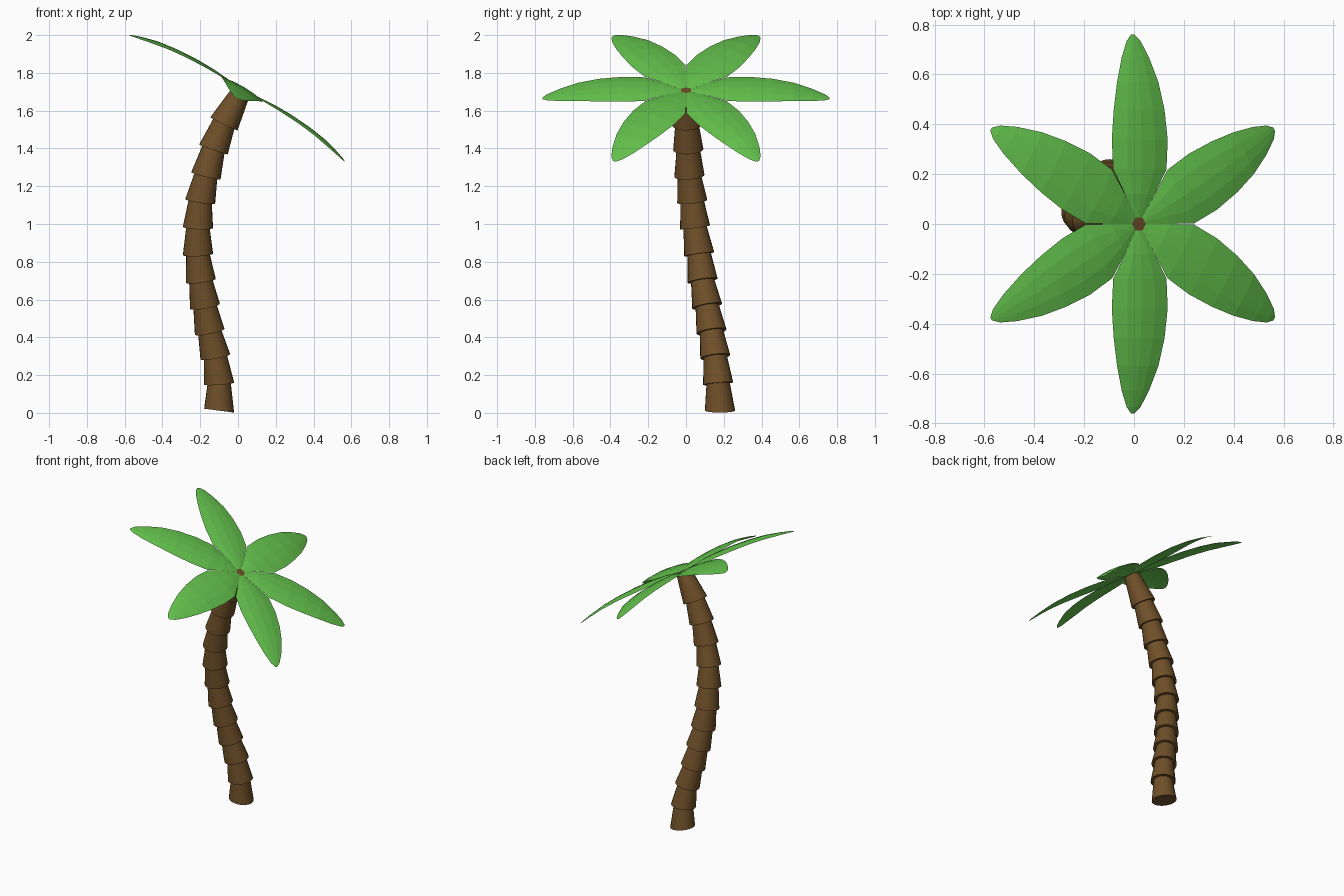
import bpy, bmesh, math
from mathutils import Vector, Matrix

if "Cube" in bpy.data.objects:
    bpy.data.objects.remove(bpy.data.objects["Cube"])


def material(name, color):
    m = bpy.data.materials.new(name)
    m.diffuse_color = color
    m.use_nodes = True
    m.node_tree.nodes["Principled BSDF"].inputs["Base Color"].default_value = m.diffuse_color
    return m


def make_object(name, bm, mat):
    me = bpy.data.meshes.new(name)
    bm.to_mesh(me)
    bm.free()
    me.materials.append(mat)
    ob = bpy.data.objects.new(name, me)
    bpy.context.collection.objects.link(ob)
    return ob


bark = material("bark", (0.16, 0.08, 0.022, 1))
green = material("leaf_green", (0.13, 0.55, 0.075, 1))

# Crown frame: origin at the trunk tip, tilted towards +x
TILT = math.radians(30.4)
crown = Matrix.Translation((0.02, 0, 1.708)) @ Matrix.Rotation(TILT, 4, 'Y')
crown_axis = Vector((math.sin(TILT), 0, math.cos(TILT)))

# Trunk: flared segments stacked along a bent path
path = [Vector(p) for p in [
    (-0.10, 0.18, 0.012), (-0.10, 0.17, 0.155), (-0.12, 0.155, 0.297), (-0.15, 0.135, 0.43),
    (-0.175, 0.112, 0.565), (-0.197, 0.088, 0.70), (-0.212, 0.07, 0.84), (-0.212, 0.048, 0.982),
    (-0.20, 0.033, 1.12), (-0.17, 0.018, 1.255), (-0.13, 0.012, 1.395), (-0.075, 0.005, 1.53),
    (0.02, 0, 1.706)]]
SIDES = 24


def ring(bm, centre, normal, radius):
    rot = Vector((0, 0, 1)).rotation_difference(normal)
    return [bm.verts.new(centre + rot @ Vector((radius * math.cos(a), radius * math.sin(a), 0)))
            for a in (math.tau * i / SIDES for i in range(SIDES))]


normals = [Vector((0.13, 0, 1))]
normals += [path[i + 1] - path[i - 1] for i in range(1, len(path) - 1)] + [crown_axis]
bm = bmesh.new()
last = len(path) - 2
for i in range(last + 1):
    low = ring(bm, path[i], normals[i].normalized(), 0.08)
    high = ring(bm, path[i + 1], normals[i + 1].normalized(), 0.05 if i == last else 0.062)
    for k in range(SIDES):
        j = (k + 1) % SIDES
        bm.faces.new((low[k], low[j], high[j], high[k])).smooth = True
    bm.faces.new(low[::-1])
    bm.faces.new(high)
trunk = make_object("trunk", bm, bark)
bpy.context.view_layer.objects.active = trunk
trunk.select_set(True)
bpy.ops.object.shade_smooth_by_angle(angle=math.radians(40))

# Leaves: (distance, half width, midrib height, arch)
stations = [(0.027, 0.0155, 0.0, 0.0), (0.12, 0.069, 0.015, 0.008), (0.22, 0.124, 0.021, 0.014),
            (0.34, 0.130, 0.021, 0.015), (0.46, 0.118, 0.014, 0.013), (0.57, 0.096, 0.0, 0.010),
            (0.67, 0.063, -0.022, 0.007), (0.735, 0.032, -0.040, 0.003), (0.76, 0.008, -0.050, 0.0)]
for n in range(6):
    bm = bmesh.new()
    rows = [[bm.verts.new((r, w * t, h - arch * t * t)) for t in (-1, -0.5, 0, 0.5, 1)]
            for r, w, h, arch in stations]
    for a, b in zip(rows, rows[1:]):
        for k in range(4):
            bm.faces.new((a[k], b[k], b[k + 1], a[k + 1]))
    bm.transform(crown @ Matrix.Rotation(math.radians(30 + 60 * n), 4, 'Z'))
    make_object(f"leaf_{n + 1}", bm, green)
